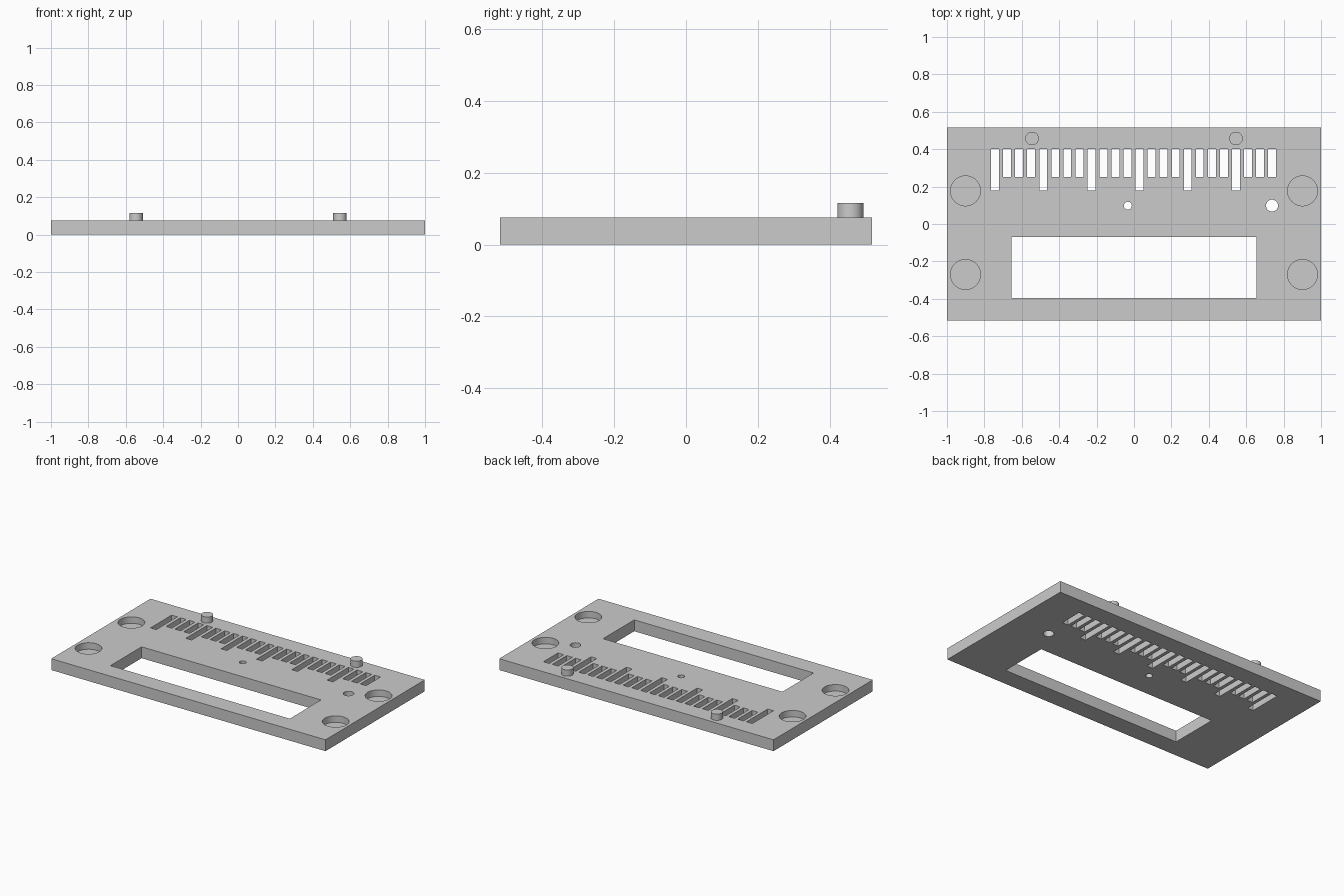
import bpy, bmesh
from mathutils import Matrix, Vector

cube = bpy.data.objects.get("Cube")
if cube:
    bpy.data.objects.remove(cube, do_unlink=True)

THICK = 0.075
grey = bpy.data.materials.new("plain_grey")
grey.use_nodes = True
grey.diffuse_color = (0.6, 0.6, 0.6, 1)
grey.node_tree.nodes["Principled BSDF"].inputs["Base Color"].default_value = (0.6, 0.6, 0.6, 1)


def add_box(bm, x0, x1, y0, y1, z0, z1):
    centre = Vector(((x0 + x1) / 2, (y0 + y1) / 2, (z0 + z1) / 2))
    size = Matrix.Diagonal((x1 - x0, y1 - y0, z1 - z0, 1))
    bmesh.ops.create_cube(bm, size=1, matrix=Matrix.Translation(centre) @ size)


def add_cylinder(bm, x, y, radius, z0, z1):
    bmesh.ops.create_cone(bm, cap_ends=True, segments=48, radius1=radius, radius2=radius,
                          depth=z1 - z0, matrix=Matrix.Translation((x, y, (z0 + z1) / 2)))


def make_object(name, bm):
    mesh = bpy.data.meshes.new(name)
    bm.to_mesh(mesh)
    bm.free()
    mesh.materials.append(grey)
    obj = bpy.data.objects.new(name, mesh)
    bpy.context.collection.objects.link(obj)
    return obj


def shade(obj):
    bpy.ops.object.select_all(action='DESELECT')
    obj.select_set(True)
    bpy.context.view_layer.objects.active = obj
    bpy.ops.object.shade_smooth_by_angle()


# Flat base plate
bm = bmesh.new()
add_box(bm, -1, 1, -0.517, 0.517, 0, THICK)
plate = make_object("base_plate", bm)

# Cutter for every opening in the plate
bm = bmesh.new()
low, high = -0.1, 0.2

# Large window
add_box(bm, -0.654, 0.654, -0.395, -0.07, low, high)

# Row of comb slots, every fourth one longer
for i in range(24):
    x = -0.743 + i * 0.0644
    add_box(bm, x - 0.021, x + 0.021, 0.18 if i % 4 == 0 else 0.25, 0.4, low, high)

# Small through holes
add_cylinder(bm, -0.033, 0.098, 0.021, low, high)
add_cylinder(bm, 0.738, 0.098, 0.032, low, high)

# Blind round pockets near the corners
for x in (-0.901, 0.901):
    for y in (-0.27, 0.177):
        add_cylinder(bm, x, y, 0.08, THICK - 0.043, high)
cutter = make_object("opening_cutter", bm)
cutter.hide_render = True

cut = plate.modifiers.new("openings", 'BOOLEAN')
cut.operation = 'DIFFERENCE'
cut.solver = 'EXACT'
cut.object = cutter
bpy.ops.object.select_all(action='DESELECT')
plate.select_set(True)
bpy.context.view_layer.objects.active = plate
bpy.ops.object.modifier_apply(modifier=cut.name)
bpy.data.objects.remove(cutter, do_unlink=True)
shade(plate)

# Locating pegs along the back edge
for side, x in (("right", -0.545), ("left", 0.545)):
    bm = bmesh.new()
    add_cylinder(bm, x, 0.457, 0.036, THICK - 0.01, 0.116)
    shade(make_object(side + "_peg", bm))
